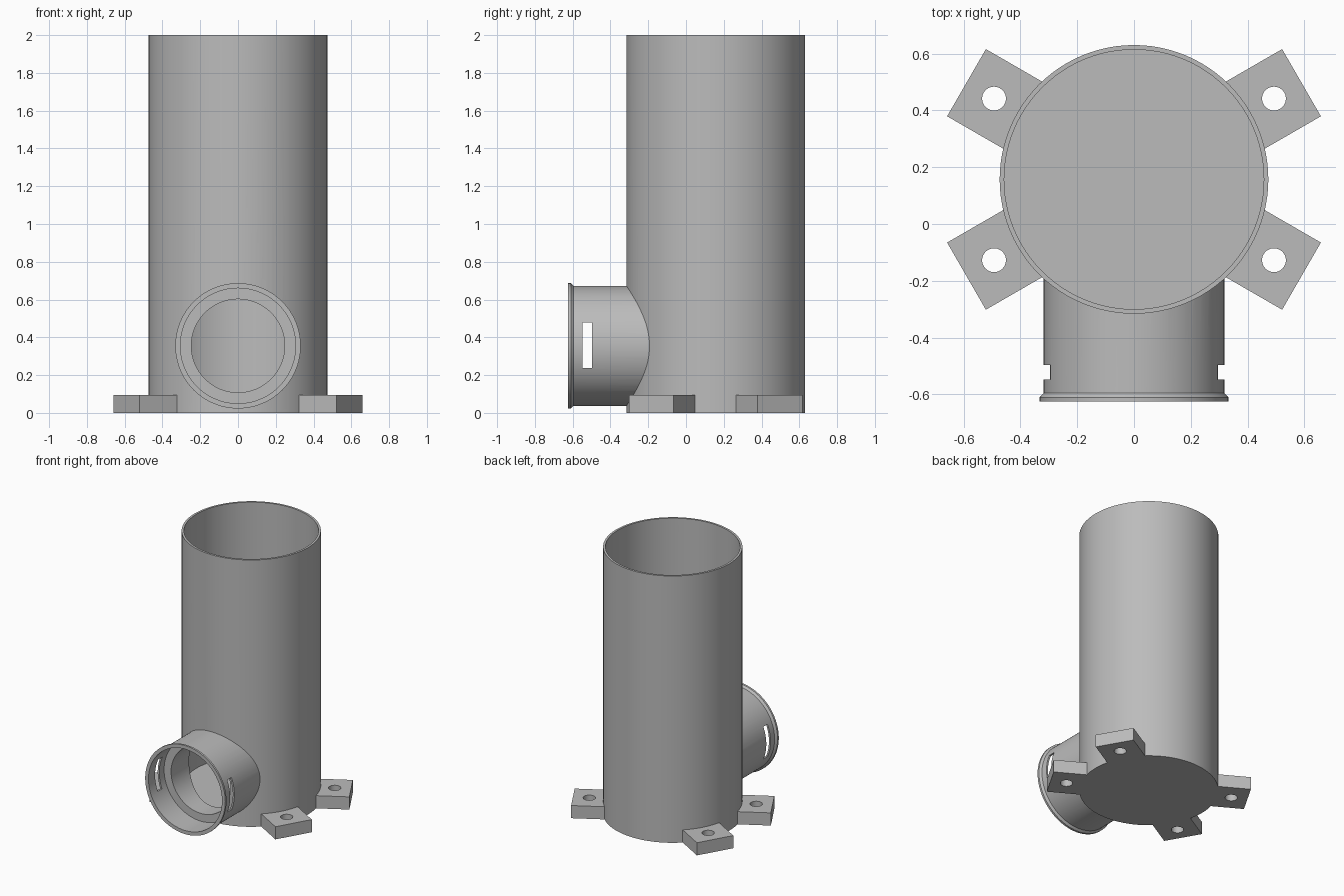
import bpy
import bmesh
from math import radians, pi
from mathutils import Matrix

if "Cube" in bpy.data.objects:
    bpy.data.objects.remove(bpy.data.objects["Cube"], do_unlink=True)

GREY = (0.5, 0.5, 0.5, 1)
mat = bpy.data.materials.new("plain grey")
mat.use_nodes = True
mat.diffuse_color = GREY
mat.node_tree.nodes["Principled BSDF"].inputs["Base Color"].default_value = GREY

CENTRE_Y = 0.157
TUBE_R = 0.473
TAB_H = 0.095
BORE_R = 0.247
AXIS = Matrix.Translation((0, CENTRE_Y, 0))
INLET = Matrix.Translation((0, 0, 0.355)) @ Matrix.Rotation(pi / 2, 4, "X")


def finish(bm, name, matrix):
    bmesh.ops.transform(bm, matrix=matrix, verts=bm.verts)
    bmesh.ops.recalc_face_normals(bm, faces=bm.faces)
    mesh = bpy.data.meshes.new(name)
    bm.to_mesh(mesh)
    bm.free()
    mesh.materials.append(mat)
    obj = bpy.data.objects.new(name, mesh)
    bpy.context.collection.objects.link(obj)
    return obj


def lathe(name, profile, matrix, steps=96):
    """Spin a closed (radius, height) profile around the local z axis."""
    bm = bmesh.new()
    verts = [bm.verts.new((r, 0, h)) for r, h in profile]
    edges = [bm.edges.new((v, verts[i - 1])) for i, v in enumerate(verts)
             if v.co.x + verts[i - 1].co.x > 0]
    bmesh.ops.spin(bm, geom=verts + edges, axis=(0, 0, 1), cent=(0, 0, 0),
                   angle=2 * pi, steps=steps, use_merge=True)
    bmesh.ops.remove_doubles(bm, verts=bm.verts, dist=0.0001)
    return finish(bm, name, matrix)


def rod(name, r, low, high, matrix, steps=96):
    return lathe(name, [(0, low), (r, low), (r, high), (0, high)], matrix, steps)


def box(name, size, matrix):
    bm = bmesh.new()
    bmesh.ops.create_cube(bm, size=1, matrix=Matrix.Diagonal((*size, 1)))
    return finish(bm, name, matrix)


def cut(obj, *cutters):
    for cutter in cutters:
        cutter.hide_render = True
        mod = obj.modifiers.new("cut", "BOOLEAN")
        mod.operation = "DIFFERENCE"
        mod.solver = "EXACT"
        mod.object = cutter
    graph = bpy.context.evaluated_depsgraph_get()
    mesh = bpy.data.meshes.new_from_object(obj.evaluated_get(graph))
    obj.modifiers.clear()
    obj.data = mesh
    for cutter in cutters:
        bpy.data.objects.remove(cutter, do_unlink=True)


def tube_core():
    return rod("tube_core", TUBE_R, -0.2, 2.2, AXIS)


# Main tube: open top, solid floor, round opening at the front
tube = lathe("main_tube", [(0, 0), (TUBE_R, 0), (TUBE_R, 2), (0.457, 2),
                           (0.457, TAB_H), (0, TAB_H)], AXIS)
cut(tube, rod("bore_cutter", BORE_R, 0, 0.6, INLET))

# Side inlet: stepped socket with a flared lip and a slot in each side
inlet = lathe("side_inlet", [(BORE_R, 0.15), (BORE_R, 0.44), (0.305, 0.44),
                             (0.305, 0.625), (0.332, 0.625), (0.332, 0.61),
                             (0.318, 0.595), (0.318, 0.15)], INLET)
slots = box("slot_cutter", (1, 0.05, 0.24), Matrix.Translation((0, -0.522, 0.358)))
cut(inlet, tube_core(), slots)

# Four mounting tabs with bolt holes
parts = [tube, inlet]
for name, angle in (("back_left", 30), ("back_right", 150),
                    ("front_right", 210), ("front_left", 330)):
    turn = AXIS @ Matrix.Rotation(radians(angle), 4, "Z")
    tab = box(name + "_tab", (0.3, 0.273, TAB_H),
              turn @ Matrix.Translation((0.531, 0, TAB_H / 2)))
    hole = rod("hole_cutter", 0.042, -0.1, 0.3,
               turn @ Matrix.Translation((0.569, 0, 0)), 32)
    cut(tab, hole, tube_core())
    parts.append(tab)

# Smooth the round walls, keep the rims sharp
bpy.ops.object.select_all(action="DESELECT")
for part in parts:
    part.select_set(True)
bpy.context.view_layer.objects.active = tube
bpy.ops.object.shade_smooth_by_angle(angle=radians(30))
